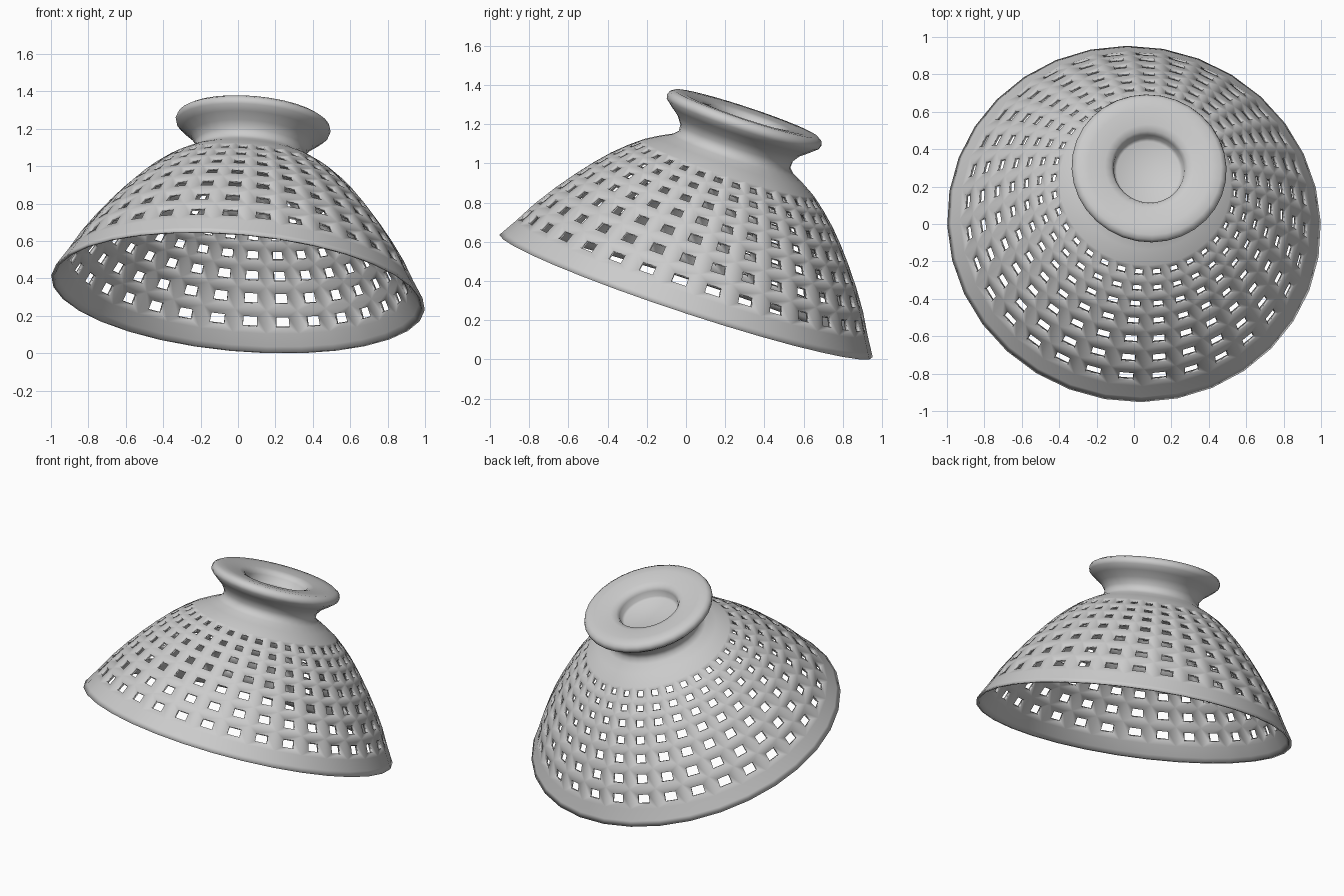
import bpy, bmesh
from math import sin, cos, tau, radians
from mathutils import Vector

if "Cube" in bpy.data.objects:
    bpy.data.objects.remove(bpy.data.objects["Cube"])

SEGMENTS = 32
HOLE_SCALE = 0.43
TWIST = radians(1.4 - 90)
AXIS = Vector((0.085, 0.313, 0.946)).normalized()

# Radius and height of the rings between the rows of holes
BANDS = [(.945, .095), (.884, .205), (.812, .312), (.738, .41),
         (.668, .495), (.6, .569), (.532, .632), (.46, .69)]
OUTER_RIM = [(1.003, 0), (.985, .03)]
FOOT = [(.385, .735), (.325, .765), (.3, .79), (.302, .825), (.33, .865), (.375, .9),
        (.41, .93), (.416, .95), (.408, .97), (.385, .984), (.33, .984),
        (.24, .975), (.205, .965), (.19, .94), (.185, .9), (.17, .89)]
INNER_CAP = [(.36, .72), (.2, .74)]


def ring(bm, radius, height):
    return [bm.verts.new((radius * cos(TWIST + tau * i / SEGMENTS),
                          radius * sin(TWIST + tau * i / SEGMENTS), height))
            for i in range(SEGMENTS)]


def skin(bm, lower, upper):
    n = SEGMENTS
    return [bm.faces.new((lower[i], lower[(i + 1) % n], upper[(i + 1) % n], upper[i]))
            for i in range(n)]


def shrink_hole(bm, face):
    """Frame a face with a border and return the corners of the opening."""
    bmesh.ops.inset_individual(bm, faces=[face], thickness=0.0)
    centre = face.calc_center_median()
    for v in face.verts:
        v.co = centre.lerp(v.co, HOLE_SCALE)
    return list(face.verts)


# Bowl with foot: outside and inside walls turned as one closed profile
bm = bmesh.new()
inner = [(r - .02, h - .012) for r, h in BANDS]
inner_rim = [(.985, 0), (.967, .025)]
profile = INNER_CAP[::-1] + inner[::-1] + inner_rim[::-1] + OUTER_RIM + BANDS + FOOT
rings = [ring(bm, r, h) for r, h in profile]
rows = [skin(bm, a, b) for a, b in zip(rings, rings[1:])]
bm.faces.new(rings[0][::-1])
bm.faces.new(rings[-1])

# Holes: open matching cells of both walls and join their edges
first_in = len(INNER_CAP)
first_out = first_in + len(BANDS) + len(inner_rim) + len(OUTER_RIM)
count = len(BANDS) - 1
for k in range(count):
    for out_face, in_face in zip(rows[first_out + k], rows[first_in + count - 1 - k]):
        outside = shrink_hole(bm, out_face)
        inside = shrink_hole(bm, in_face)
        mates = [min(inside, key=lambda v: (v.co - o.co).length) for o in outside]
        bmesh.ops.delete(bm, geom=[out_face, in_face], context='FACES_ONLY')
        for i in range(4):
            j = (i + 1) % 4
            bm.faces.new((outside[i], outside[j], mates[j], mates[i]))
bmesh.ops.recalc_face_normals(bm, faces=bm.faces)

# Lean the bowl over and rest its rim on the ground
turn = Vector((0, 0, 1)).rotation_difference(AXIS).to_matrix()
bmesh.ops.transform(bm, matrix=turn.to_4x4(), verts=bm.verts)
lowest = min(v.co.z for v in bm.verts)
bmesh.ops.translate(bm, vec=(0, 0, -lowest), verts=bm.verts)

mesh = bpy.data.meshes.new("colander_bowl")
bm.to_mesh(mesh)
bm.free()
bowl = bpy.data.objects.new("colander_bowl", mesh)
bpy.context.collection.objects.link(bowl)

# Plain grey
grey = bpy.data.materials.new("light_grey")
grey.use_nodes = True
colour = (.6, .6, .6, 1)
grey.diffuse_color = colour
grey.node_tree.nodes["Principled BSDF"].inputs["Base Color"].default_value = colour
mesh.materials.append(grey)

bpy.context.view_layer.objects.active = bowl
bowl.select_set(True)
bpy.ops.object.shade_smooth()
